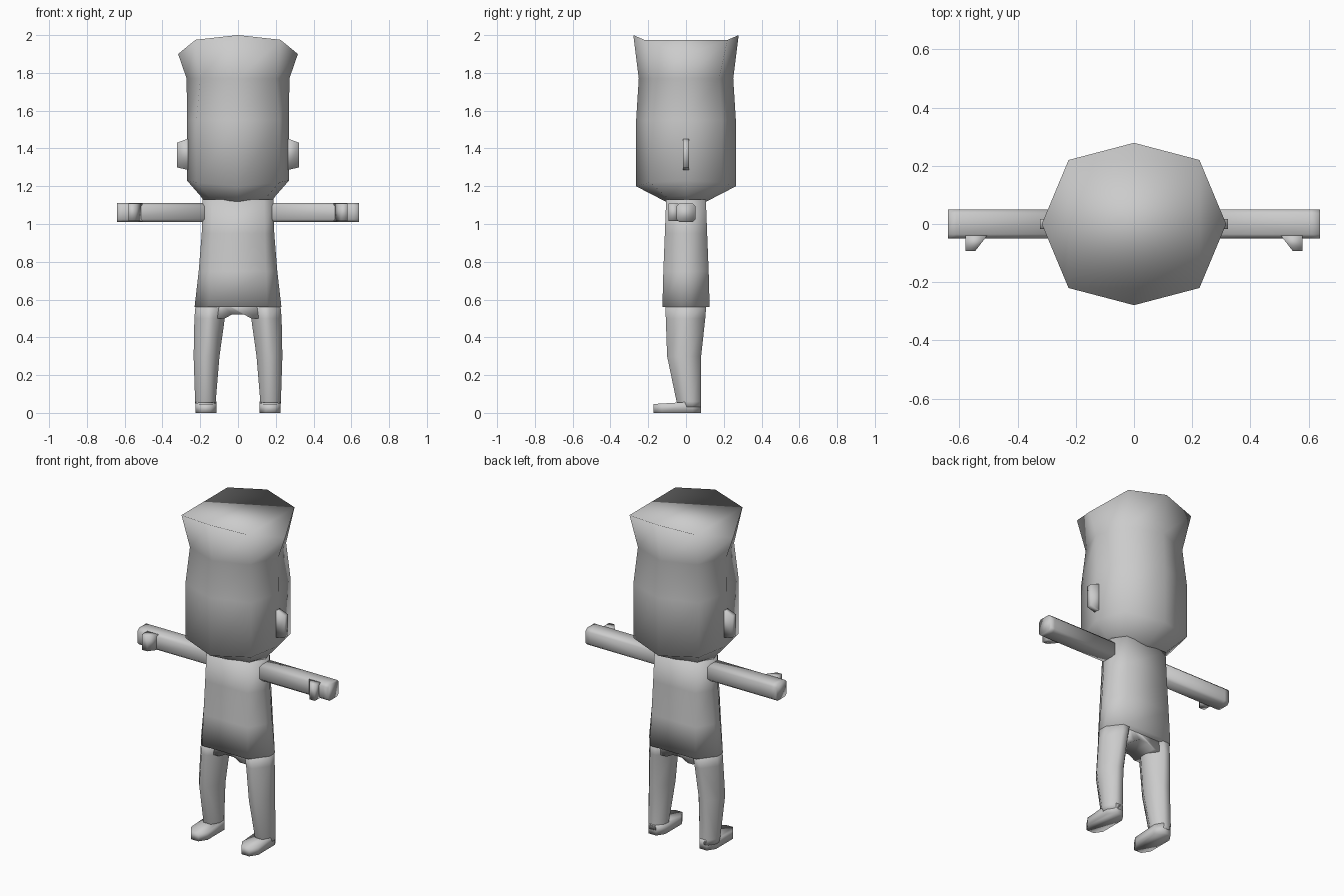
import bpy, bmesh

if "Cube" in bpy.data.objects:
    bpy.data.objects.remove(bpy.data.objects["Cube"], do_unlink=True)

# One plain grey for the whole figure
grey = bpy.data.materials.new("plain_grey")
grey.use_nodes = True
colour = (0.6, 0.6, 0.6, 1)
grey.diffuse_color = colour
grey.node_tree.nodes["Principled BSDF"].inputs["Base Color"].default_value = colour


def loft(name, rings):
    """Skin a list of equal-length point rings, close both ends, shade smooth."""
    bm = bmesh.new()
    loops = [[bm.verts.new(p) for p in ring] for ring in rings]
    for a, b in zip(loops, loops[1:]):
        for i in range(len(a)):
            j = (i + 1) % len(a)
            bm.faces.new((a[i], a[j], b[j], b[i]))
    bm.faces.new(loops[0][::-1])
    bm.faces.new(loops[-1])
    bmesh.ops.recalc_face_normals(bm, faces=bm.faces)
    for face in bm.faces:
        face.smooth = True
    mesh = bpy.data.meshes.new(name)
    bm.to_mesh(mesh)
    bm.free()
    mesh.materials.append(grey)
    bpy.context.collection.objects.link(bpy.data.objects.new(name, mesh))


def cut_box(x0, x1, y0, y1, cx, cy):
    """Rectangle with its four corners cut off by cx and cy."""
    return [(x1, y0 + cy), (x1, y1 - cy), (x1 - cx, y1), (x0 + cx, y1),
            (x0, y1 - cy), (x0, y0 + cy), (x0 + cx, y0), (x1 - cx, y0)]


def head_ring(side, diag_x, diag_y, front, z_side, z_diag, z_front):
    """Eight points with corners on both axes."""
    return [(side, 0, z_side), (diag_x, diag_y, z_diag), (0, front, z_front),
            (-diag_x, diag_y, z_diag), (-side, 0, z_side),
            (-diag_x, -diag_y, z_diag), (0, -front, z_front),
            (diag_x, -diag_y, z_diag)]


# Head: tall octagon, waisted below a flared crown
loft("head", [
    head_ring(0.18, 0.13, 0.08, 0.10, 1.12, 1.12, 1.115),
    head_ring(0.20, 0.15, 0.10, 0.12, 1.15, 1.14, 1.125),
    head_ring(0.27, 0.22, 0.19, 0.265, 1.23, 1.22, 1.2),
    head_ring(0.27, 0.22, 0.19, 0.264, 1.55, 1.55, 1.55),
    head_ring(0.272, 0.2, 0.175, 0.25, 1.77, 1.77, 1.77),
    head_ring(0.317, 0.225, 0.22, 0.279, 1.9, 1.975, 2.0),
])

# Torso: the front and back panels hang to a hem
torso = []
for z, hx, hy, cx, cy in ((0.56, 0.23, 0.125, 0.075, 0.1),
                          (0.75, 0.208, 0.12, 0.06, 0.09),
                          (0.95, 0.192, 0.112, 0.05, 0.08),
                          (1.13, 0.188, 0.105, 0.05, 0.07)):
    torso.append([(x, y, z) for x, y in cut_box(-hx, hx, -hy, hy, cx, cy)])
loft("torso", torso)

# Pelvis: shallow arch between the legs
arch = [(-0.11, 0.6), (-0.11, 0.5), (-0.07, 0.5), (-0.03, 0.522),
        (0.03, 0.522), (0.07, 0.5), (0.11, 0.5), (0.11, 0.6)]
loft("pelvis", [[(x, y, z) for x, z in arch] for y in (-0.08, 0.085)])

for side, label in ((1, "left"), (-1, "right")):
    # Leg
    leg = []
    for z, x0, x1, y0, y1, cx, cy in (
            (0.03, 0.115, 0.225, -0.04, 0.08, 0.03, 0.045),
            (0.06, 0.118, 0.227, -0.05, 0.08, 0.03, 0.045),
            (0.3, 0.098, 0.235, -0.1, 0.08, 0.045, 0.06),
            (0.5, 0.07, 0.231, -0.107, 0.102, 0.06, 0.08),
            (0.58, 0.06, 0.224, -0.109, 0.108, 0.06, 0.08)):
        leg.append([(side * x, y, z)
                    for x, y in cut_box(x0, x1, y0, y1, cx, cy)])
    loft(label + "_leg", leg)

    # Foot: flat sole, top rising toward the ankle
    sole = cut_box(0.115, 0.225, -0.172, 0.08, 0.03, 0.045)
    loft(label + "_foot", [
        [(side * x, y, 0) for x, y in sole],
        [(side * x, y, 0.047 + 0.06 * (y + 0.17)) for x, y in sole],
    ])

    # Arm with a blunt hand
    section = cut_box(-0.05, 0.05, 1.01, 1.11, 0.015, 0.015)
    loft(label + "_arm", [[(side * x, y, z) for y, z in section]
                          for x in (0.15, 0.61, 0.64)])

    # Thumb: wedge pointing forward
    wedge = [(0.505, -0.04), (0.545, -0.092), (0.58, -0.092), (0.58, -0.04)]
    loft(label + "_thumb", [[(side * x, y, z) for x, y in wedge]
                            for z in (1.015, 1.108)])

    # Ear: thin tapered plate
    ear = [(0.24, 1.455), (0.27, 1.45), (0.323, 1.43), (0.323, 1.30),
           (0.27, 1.287), (0.24, 1.285)]
    loft(label + "_ear", [[(side * x, y, z) for x, z in ear]
                          for y in (-0.017, 0.017)])
